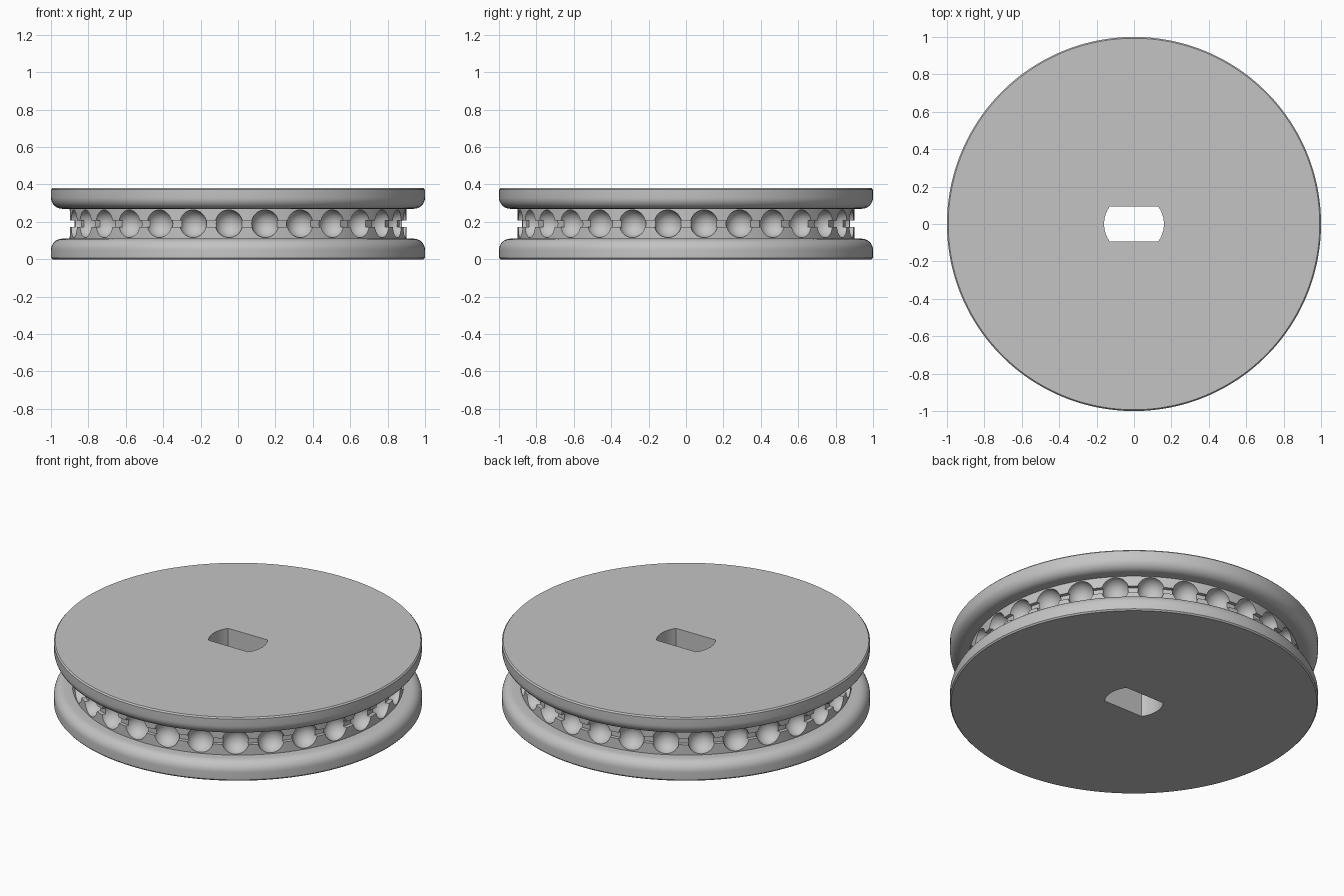
import bpy
import bmesh
from math import sin, cos, pi, radians, asin
from mathutils import Matrix

if "Cube" in bpy.data.objects:
    bpy.data.objects.remove(bpy.data.objects["Cube"], do_unlink=True)

POCKETS = 29
STEP = 2 * pi / POCKETS
SEGMENTS = POCKETS * 6
HEIGHT, MID = 0.38, 0.19
HUB_R, GROOVE_R, POCKET_R = 0.9, 0.878, 0.074

grey = bpy.data.materials.new("plain grey")
grey.use_nodes = True
colour = (0.55, 0.55, 0.55, 1)
grey.diffuse_color = colour
grey.node_tree.nodes["Principled BSDF"].inputs["Base Color"].default_value = colour


def add_object(name, bm):
    bmesh.ops.recalc_face_normals(bm, faces=bm.faces)
    mesh = bpy.data.meshes.new(name)
    bm.to_mesh(mesh)
    bm.free()
    mesh.materials.append(grey)
    obj = bpy.data.objects.new(name, mesh)
    bpy.context.collection.objects.link(obj)
    return obj


def loft(bm, rings):
    """Skin closed rings of points and cap both ends."""
    loops = [[bm.verts.new(p) for p in ring] for ring in rings]
    n = len(loops[0])
    for a, b in zip(loops, loops[1:]):
        for i in range(n):
            j = (i + 1) % n
            bm.faces.new((a[i], a[j], b[j], b[i]))
    bm.faces.new(loops[0])
    bm.faces.new(loops[-1])


# Lower half of the wheel profile: flange with rounded inner lip, hub, string groove
lip = 0.06
half = [(0.993, 0), (1, 0.008), (1, 0.05)]
for k in range(1, 9):
    a = k * pi / 16
    half.append((1 - lip + lip * cos(a), 0.05 + lip * sin(a)))
half += [(HUB_R, 0.11), (HUB_R, MID - 0.018), (GROOVE_R, MID - 0.018)]
profile = half + [(r, HEIGHT - z) for r, z in reversed(half)]

bm = bmesh.new()
loft(bm, [[(r * cos(2 * pi * i / SEGMENTS), r * sin(2 * pi * i / SEGMENTS), z)
           for i in range(SEGMENTS)] for r, z in profile])
wheel = add_object("chain_wheel", bm)

# Ball pockets around the hub
bm = bmesh.new()
for k in range(POCKETS):
    a = pi + k * STEP
    place = Matrix.Translation((HUB_R * cos(a), HUB_R * sin(a), MID)) @ Matrix.Rotation(a, 4, "Z")
    bmesh.ops.create_uvsphere(bm, u_segments=32, v_segments=16, radius=POCKET_R, matrix=place)
pockets = add_object("pocket_cutter", bm)

# Shaft hole: a round bore with two flats
bore, flat = 0.16, 0.093
spread = asin(flat / bore)
outline = []
for start in (0, pi):
    for k in range(13):
        a = start - spread + 2 * spread * k / 12
        outline.append((bore * cos(a), bore * sin(a)))
bm = bmesh.new()
loft(bm, [[(x, y, z) for x, y in outline] for z in (-0.1, HEIGHT + 0.1)])
shaft = add_object("shaft_cutter", bm)

# Cut the pockets and hole, then drop the cutters
bpy.ops.object.select_all(action="DESELECT")
wheel.select_set(True)
bpy.context.view_layer.objects.active = wheel
for cutter in (pockets, shaft):
    cutter.hide_render = True
    cut = wheel.modifiers.new("cut", "BOOLEAN")
    cut.operation = "DIFFERENCE"
    cut.solver = "EXACT"
    cut.object = cutter
    bpy.ops.object.modifier_apply(modifier=cut.name)
    bpy.data.objects.remove(cutter, do_unlink=True)

bpy.ops.object.shade_smooth_by_angle(angle=radians(30))
